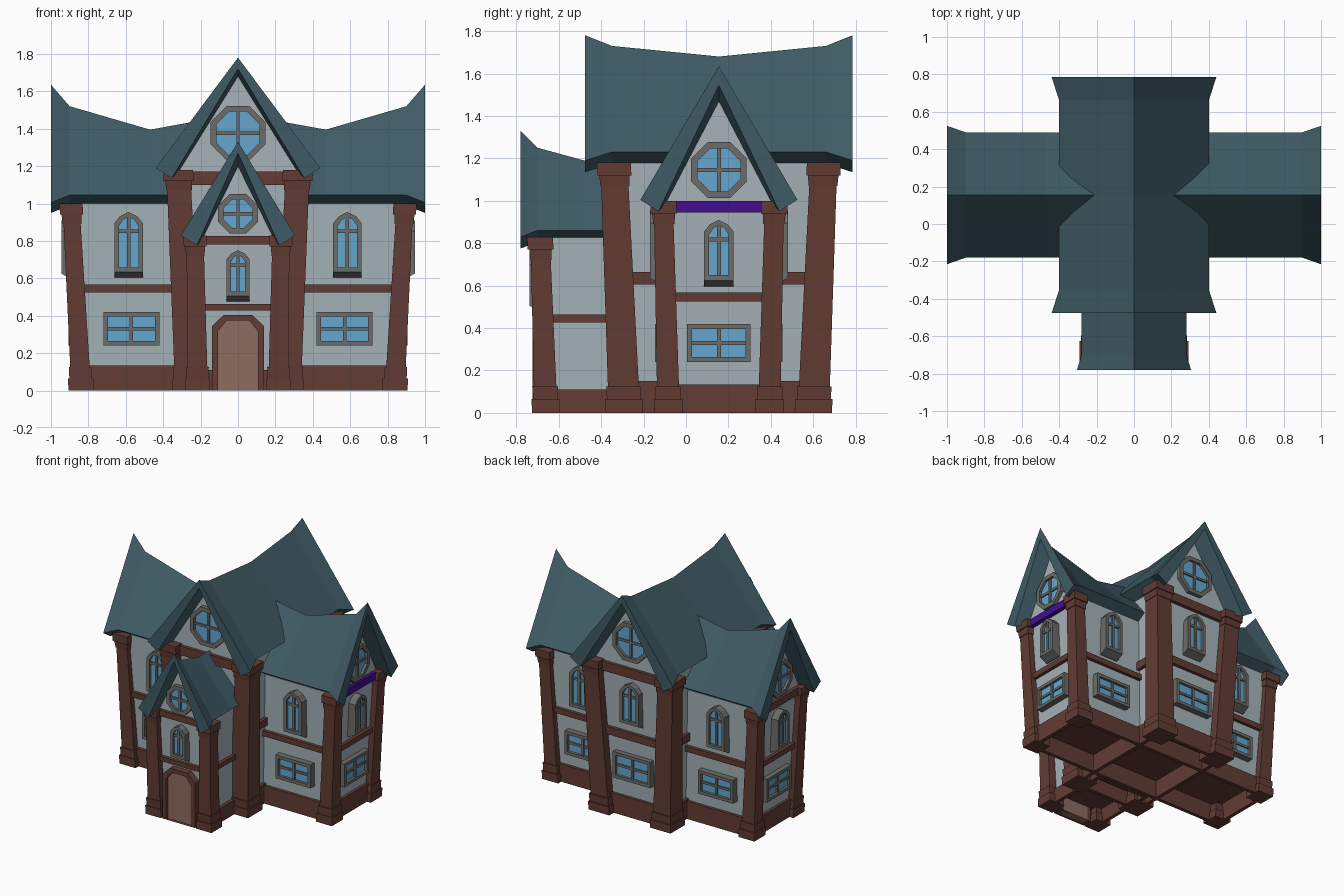
import bpy, bmesh, math
from mathutils import Matrix, Vector

if "Cube" in bpy.data.objects:
    bpy.data.objects.remove(bpy.data.objects["Cube"], do_unlink=True)


def material(name, r, g, b):
    m = bpy.data.materials.new(name)
    m.use_nodes = True
    m.diffuse_color = (r, g, b, 1)
    m.node_tree.nodes["Principled BSDF"].inputs["Base Color"].default_value = (r, g, b, 1)
    return m


ROOF = material("slate teal", .05, .105, .13)
WALL = material("pale plaster", .38, .45, .48)
WOOD = material("dark red wood", .125, .045, .034)
DOOR = material("light door wood", .27, .15, .12)
FRAME = material("window grey", .15, .15, .145)
GLASS = material("window blue", .13, .38, .62)
PURPLE = material("purple paint", .055, .004, .27)

CENTRE = Matrix.Translation((0, .155, 0))
FRONT, RIGHT, BACK, LEFT = 0, 90, 180, 270


def mesh(name, verts, faces, mat, facing=FRONT):
    """Local axes: x along the facade, -y outward, z up."""
    bm = bmesh.new()
    vs = [bm.verts.new(v) for v in verts]
    for f in faces:
        bm.faces.new([vs[i] for i in f])
    bmesh.ops.recalc_face_normals(bm, faces=bm.faces)
    bm.transform(CENTRE @ Matrix.Rotation(math.radians(facing), 4, 'Z'))
    data = bpy.data.meshes.new(name)
    bm.to_mesh(data)
    bm.free()
    data.materials.append(mat)
    obj = bpy.data.objects.new(name, data)
    bpy.context.collection.objects.link(obj)


def loft(name, rings, mat, facing=FRONT, start=True, end=True, closed=False):
    n, k = len(rings[0]), len(rings)
    faces = []
    for r in range(k if closed else k - 1):
        a, b = r * n, (r + 1) % k * n
        faces += [(a + i, a + (i + 1) % n, b + (i + 1) % n, b + i) for i in range(n)]
    if start and not closed:
        faces.append(tuple(range(n)))
    if end and not closed:
        faces.append(tuple(range((k - 1) * n, k * n)))
    mesh(name, [p for ring in rings for p in ring], faces, mat, facing)


def rect(cx, cy, hx, hy, z):
    return [(cx + sx * hx, cy + sy * hy, z) for sx, sy in ((-1, -1), (1, -1), (1, 1), (-1, 1))]


def plate(name, poly, w0, w1, mat, facing):
    """Outline (u, v) extruded outward from depth w0 to w1."""
    loft(name, [[(u, -w, v) for u, v in poly] for w in (w0, w1)], mat, facing)


def bar(name, u, v, hu, hv, w0, w1, mat, facing):
    plate(name, [(u - hu, v - hv), (u + hu, v - hv), (u + hu, v + hv), (u - hu, v + hv)], w0, w1, mat, facing)


def border(name, outer, inner, w0, w1, mat, facing):
    rings = [[(u, -w, v) for u, v in p] for p, w in ((outer, w0), (outer, w1), (inner, w1), (inner, w0))]
    loft(name, rings, mat, facing, closed=True)


def window(name, outer, u, v, inset, w0, w1, facing, cross=0.0):
    """Framed glass with crossed glazing bars; outline is centred on u, v."""
    hu, hv = max(p[0] for p in outer), max(p[1] for p in outer)
    ku, kv = 1 - inset / hu, 1 - inset / hv
    out = [(u + a, v + b) for a, b in outer]
    inn = [(u + a * ku, v + b * kv) for a, b in outer]
    border(name + "_frame", out, inn, w0, w1, FRAME, facing)
    plate(name + "_glass", inn, w0, w1 - .02, GLASS, facing)
    bar(name + "_upright", u, v, .009, hv * kv, w0, w1 - .008, FRAME, facing)
    bar(name + "_crossbar", u, v + cross, hu * ku, .009, w0, w1 - .010, FRAME, facing)


def rect_window(u, v, w0, w1, facing, hu=.15, hv=.09):
    window("lower_window", [(-hu, -hv), (hu, -hv), (hu, hv), (-hu, hv)], u, v, .024, w0, w1, facing)


def round_window(v, r, w, facing):
    ring = [(r * math.cos(a), r * math.sin(a)) for a in (math.pi / 8 * (2 * i + 1) for i in range(8))]
    window("gable_window", ring, 0, v, .03, w - .02, w + .03, facing)


def arch_window(u, z0, z1, h, w0, w1, facing):
    k = (z1 - z0) / 2
    half = [(h, -k), (h, k - .8 * h), (.6 * h, k - .3 * h)]
    outline = half + [(0, k)] + [(-a, b) for a, b in reversed(half)]
    window("upper_window", outline, u, z0 + k, .024, w0, w1, facing, cross=k * .35)
    # sill slopes back to the wall
    loft("window_sill", [rect(u, -(w0 + w) / 2, h, (w - w0) / 2, z)
                         for w, z in ((w0 + .03, z0 - .03), (w1, z0))], FRAME, facing)


def roof(name, stations, facing):
    """Stations: distance out, ridge height, eave half width, eave height, ridge thickness."""
    rings = []
    for w, ridge, e, ez, t in stations:
        pts = [(0, ridge), (e, ez), (e - .085, ez - .055), (0, ridge - t), (.085 - e, ez - .055), (-e, ez)]
        rings.append([(u, -w, v) for u, v in pts])
    loft(name, rings, ROOF, facing)


def gable(name, half, z0, apex, w, facing):
    plate(name, [(-half, z0), (half, z0), (0, apex)], w - .035, w, WALL, facing)


def pillar(name, bottom, top, height, base, shaft, cap):
    """Leaning post with stepped foot and capital."""
    def at(z, h):
        p = Vector(bottom).lerp(Vector(top), z / height)
        return rect(p.x, p.y, h, h, z)
    foot, c = .065, height - .06
    steps = [(0, base), (foot, base), (foot, base - .008), (.125, shaft + .008), (.125, shaft),
             (height - .11, shaft * .88), (height - .11, cap - .012), (c, cap - .008), (c, cap), (height, cap)]
    loft(name, [at(z, h) for z, h in steps], WOOD)


def base_beam(name, hx, y0, y1, z):
    """Open rectangle of timber around the foot of a block."""
    cy, hy, t = (y0 + y1) / 2, (y1 - y0) / 2, .028
    loft(name, [rect(0, cy, hx + t, hy + t, 0), rect(0, cy, hx + t, hy + t, z),
                rect(0, cy, hx, hy, z), rect(0, cy, hx, hy, 0)], WOOD, closed=True)
    loft(name + "_floor", [rect(0, cy, hx, hy, h) for h in (z, z + .01)], WOOD)


def block(name, low, high, height, base, mid0, mid1):
    """Flared plaster walls with a base beam and a middle beam; low/high are hx, y0, y1."""
    def section(z, grow=0.0):
        hx, y0, y1 = (a + (b - a) * z / height for a, b in zip(low, high))
        return rect(0, (y0 + y1) / 2, hx + grow, (y1 - y0) / 2 + grow, z)
    loft(name + "_walls", [section(0), section(height)], WALL, start=False)
    loft(name + "_middle_beam", [section(mid0, .025), section(mid1, .025)], WOOD)
    base_beam(name + "_base_beam", *low, base)


# Walls
block("main", (.275, -.45, .45), (.32, -.5, .5), 1.19, .15, .605, .665)
block("wing", (.845, -.24, .24), (.895, -.27, .27), 1.0, .135, .525, .567)
block("porch", (.205, -.815, -.3), (.23, -.845, -.3), .83, .11, .427, .463)

# Corner posts
for sx in (-1, 1):
    for sy in (-1, 1):
        pillar("main_post", (sx * .262, sy * .445), (sx * .32, sy * .495), 1.18, .088, .073, .08)
        pillar("wing_post", (sx * .838, sy * .237), (sx * .893, sy * .262), 1.0, .068, .052, .062)
    pillar("porch_post", (sx * .215, -.815), (sx * .23, -.843), .83, .066, .053, .061)

# Roofs, gables and facades
for side in (FRONT, BACK):
    roof("main_roof", [(0, 1.68, .4, 1.23, .05), (.505, 1.73, .4, 1.23, .05),
                       (.63, 1.78, .44, 1.19, .06)], side)
    gable("main_gable", .335, 1.15, 1.68, .5, side)
    bar("main_top_beam", 0, 1.135, .26, .035, .46, .525, WOOD, side)
    round_window(1.375, .158, .5, side)
    for u in (-.585, .585):
        arch_window(u, .635, .955, .076, .24, .325, side)
        rect_window(math.copysign(.57, u), .33, .22, .3, side)

for side in (RIGHT, LEFT):
    roof("wing_roof", [(0, 1.48, .335, 1.045, .05), (.47, 1.395, .335, 1.045, .05),
                       (.9, 1.52, .335, 1.045, .05), (1.0, 1.635, .37, 1.005, .09)], side)
    gable("wing_gable", .275, .98, 1.485, .897, side)
    bar("wing_top_beam", 0, .972, .21, .028, .86, .925, PURPLE if side == RIGHT else WOOD, side)
    round_window(1.145, .142, .895, side)
    arch_window(0, .625, .91, .07, .86, .945, side)
    rect_window(0, .33, .83, .905, side)

# Porch front
roof("porch_roof", [(.4, 1.19, .28, .86, .05), (.635, 1.19, .28, .86, .05),
                    (.855, 1.25, .28, .86, .05), (.935, 1.33, .305, .83, .06)], FRONT)
gable("porch_gable", .225, .8, 1.22, .847, FRONT)
bar("porch_top_beam", 0, .803, .18, .023, .81, .87, WOOD, FRONT)
round_window(.945, .115, .847, FRONT)
arch_window(0, .505, .75, .062, .81, .892, FRONT)


def door_outline(h, top):
    half = [(h, 0), (h, top - .06), (h * .55, top)]
    return half + [(-a, b) for a, b in reversed(half)]


border("door_frame", door_outline(.138, .405), door_outline(.108, .375), .8, .878, WOOD, FRONT)
plate("door", door_outline(.11, .377), .8, .856, DOOR, FRONT)

# Rear windows of the main block
arch_window(0, .75, 1.06, .08, .45, .54, BACK)
rect_window(0, .39, .44, .51, BACK, .16, .1)
